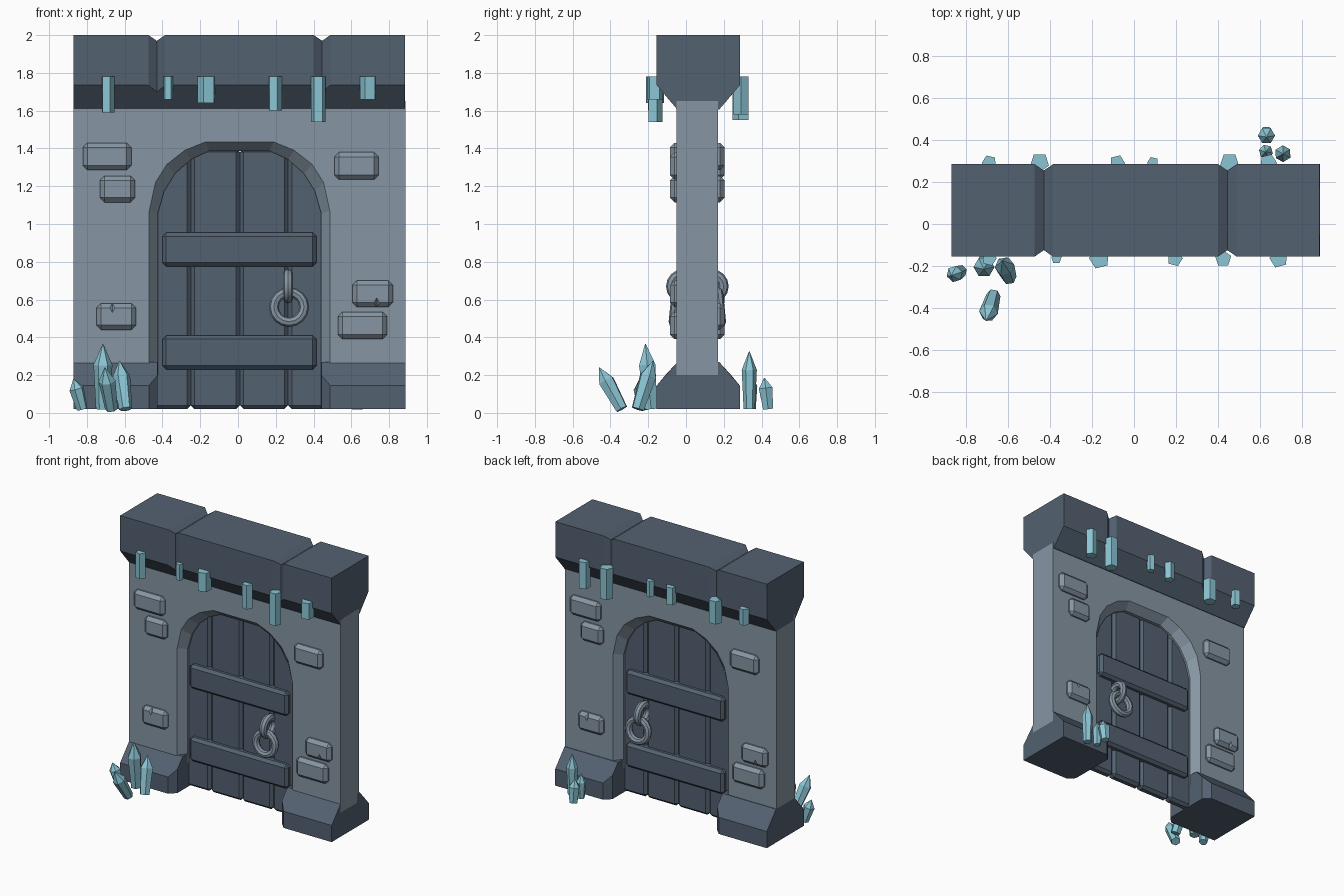
import bpy, bmesh, math
from mathutils import Vector, Matrix

cube = bpy.data.objects.get("Cube")
if cube:
    bpy.data.objects.remove(cube)

CX, CY = 0.008, 0.06          # middle of the wall


def material(name, rgb):
    m = bpy.data.materials.new(name)
    m.use_nodes = True
    m.diffuse_color = (*rgb, 1)
    m.node_tree.nodes["Principled BSDF"].inputs["Base Color"].default_value = (*rgb, 1)
    return m


STONE = material("light stone", (0.24, 0.305, 0.37))
SLATE = material("dark slate", (0.087, 0.12, 0.165))
CRYSTAL = material("pale blue crystal", (0.26, 0.56, 0.66))


def finish(name, bm, mat):
    bmesh.ops.recalc_face_normals(bm, faces=bm.faces)
    me = bpy.data.meshes.new(name)
    bm.to_mesh(me)
    bm.free()
    me.materials.append(mat)
    ob = bpy.data.objects.new(name, me)
    bpy.context.collection.objects.link(ob)
    return ob


def loft(name, loops, mat):
    """Skin a row of matching closed loops and cap both ends."""
    bm = bmesh.new()
    rows = [[bm.verts.new(p) for p in loop] for loop in loops]
    n = len(rows[0])
    for a, b in zip(rows, rows[1:]):
        for i in range(n):
            j = (i + 1) % n
            bm.faces.new((a[i], a[j], b[j], b[i]))
    bm.faces.new(rows[0])
    bm.faces.new(rows[-1])
    return finish(name, bm, mat)


def box(name, x, y, z, mat, bevel):
    bm = bmesh.new()
    bmesh.ops.create_cube(bm, size=1)
    for v in bm.verts:
        v.co = [(a + b) / 2 + c * (b - a) for (a, b), c in zip((x, y, z), v.co)]
    bmesh.ops.bevel(bm, geom=bm.edges[:], offset=bevel, segments=1, affect='EDGES')
    return finish(name, bm, mat)


# wall with an arched, chamfered opening
def wall_loop(y, inset):
    half = [(0.478, 0.2), (0.478, 1.07), (0.445, 1.22), (0.385, 1.315), (0.29, 1.39), (0.18, 1.435)]
    arch = [(x - inset * 0.95 * min(1, x / 0.4), z - inset * (z > 1) * (1 if z > 1.2 else 0.3))
            for x, z in half]
    arch += [(-x, z) for x, z in reversed(arch)]
    edge = [(-0.878, 0.2), (-0.878, 1.65), (0.878, 1.65), (0.878, 0.2)]
    return [(CX + x, y, z) for x, z in edge + arch]


loft("wall", [wall_loop(CY + d, i) for d, i in
              ((-0.11, 0), (-0.05, 0.048), (0.05, 0.048), (0.11, 0))], STONE)


# lintel with two V grooves
def lintel_loop(x, g):
    side = [(0.11, 1.605), (0.22 - g, 1.735 - g * 1.2), (0.22 - g, 2 - g)]
    pts = side + [(-y, z) for y, z in reversed(side)]
    return [(x, CY + 0.005 + y, z) for y, z in pts]


stations = [(-0.87, 0)]
for gx in (-0.43, 0.445):
    stations += [(gx - 0.044, 0), (gx, 0.03), (gx + 0.044, 0)]
stations += [(0.885, 0)]
loft("lintel", [lintel_loop(x, g) for x, g in stations], SLATE)


# sloped footings, chamfered towards the doorway
def foot_loop(x, g):
    side = [(0.22 - g, 0.02), (0.22 - g, 0.145 + g * 1.2), (0.11, 0.27)]
    pts = side + [(-y, z) for y, z in reversed(side)]
    return [(x, CY + 0.005 + y, z) for y, z in pts]


for s, label in ((-1, "right"), (1, "left")):
    loft(label + "_footing", [foot_loop(CX + s * x, g) for x, g in
                              ((0.878, 0), (0.48, 0), (0.434, 0.045))], SLATE)

# door planks and cross bars
seams = [-0.45, -0.25, 0.01, 0.265, 0.46]
for i, (a, b) in enumerate(zip(seams, seams[1:])):
    box(f"door_plank_{i + 1}", (a, b), (0.025, 0.095), (0.02, 1.4), SLATE, 0.02)
for label, z in (("lower", 0.23), ("upper", 0.775)):
    box(label + "_door_bar", (-0.4, 0.415), (-0.015, 0.135), (z, z + 0.18), SLATE, 0.02)


# handle: a fixed loop with a hanging ring on each face
def ring(name, centre, major, minor, rot):
    bpy.ops.mesh.primitive_torus_add(major_segments=16, minor_segments=8, major_radius=major,
                                     minor_radius=minor, location=centre, rotation=rot)
    ob = bpy.context.object
    ob.name = name
    ob.data.materials.append(STONE)
    bpy.ops.object.shade_smooth_by_angle(angle=math.radians(30))


for s, label in ((-1, "front"), (1, "back")):
    ring(label + "_handle_loop", (0.265, CY + s * 0.075, 0.67), 0.064, 0.027, (0, math.pi / 2, 0))
    ring(label + "_handle_ring", (0.27, CY + s * 0.118, 0.56), 0.08, 0.026, (math.pi / 2 + s * 0.1, 0, 0))


# raised bricks, turned half way round for the back
def chip(x, z, up):
    bm = bmesh.new()
    bmesh.ops.create_cone(bm, cap_ends=True, segments=4, radius1=0.036, radius2=0, depth=0.07)
    for v in bm.verts:
        v.co = (v.co.x + x, v.co.y - 0.09, v.co.z * up + z)
    return bm


bricks = [(-0.82, -0.565, 1.285, 1.43, None), (-0.73, -0.545, 1.115, 1.255, None),
          (0.51, 0.745, 1.235, 1.38, None), (-0.75, -0.54, 0.44, 0.58, 1),
          (0.605, 0.82, 0.56, 0.70, -1), (0.53, 0.79, 0.39, 0.535, None)]
turn = Matrix.Translation((2 * CX, 2 * CY, 0)) @ Matrix.Rotation(math.pi, 4, 'Z')
for i, (x0, x1, z0, z1, crack) in enumerate(bricks):
    front = box(f"front_brick_{i + 1}", (x0, x1), (-0.085, 0.0), (z0, z1), STONE, 0.024)
    if crack:
        cx = x0 + 0.085 if crack > 0 else x0 + 0.13
        cutter = finish("chip_cutter", chip(cx, (z1 if crack > 0 else z0) - crack * 0.025, -crack), STONE)
        mod = front.modifiers.new("chip", 'BOOLEAN')
        mod.operation, mod.object, mod.solver = 'DIFFERENCE', cutter, 'EXACT'
        dg = bpy.context.evaluated_depsgraph_get()
        mesh = bpy.data.meshes.new_from_object(front.evaluated_get(dg))
        front.modifiers.clear()
        front.data = mesh
        bpy.data.objects.remove(cutter)
    back = front.copy()
    back.name = f"back_brick_{i + 1}"
    back.matrix_world = turn
    bpy.context.collection.objects.link(back)


# crystals: rings of points along a leaning axis
def crystal(name, base, tip, rings, sides, spin=0.0):
    base, axis = Vector(base), Vector(tip) - Vector(base)
    q = axis.to_track_quat('Z', 'Y')
    loops = []
    for t, r in rings:
        angles = [spin + math.tau * k / sides for k in range(sides)]
        loops.append([base + axis * t + q @ Vector((r * math.cos(a), r * math.sin(a), 0)) for a in angles])
    return loft(name, loops, CRYSTAL)


clusters = [((-0.715, -0.185, 0.02), (-0.715, -0.215, 0.365), 0.05),
            ((-0.825, -0.225, 0.02), (-0.87, -0.245, 0.18), 0.04),
            ((-0.595, -0.255, 0.02), (-0.628, -0.175, 0.275), 0.047),
            ((-0.67, -0.34, 0.02), (-0.705, -0.46, 0.24), 0.045),
            ((0.71, 0.335, 0.02), (0.71, 0.335, 0.325), 0.04),
            ((0.63, 0.435, 0.02), (0.632, 0.415, 0.185), 0.041),
            ((0.63, 0.345, 0.02), (0.628, 0.345, 0.2), 0.034)]
for i, (b, t, r) in enumerate(clusters):
    crystal(f"ground_crystal_{i + 1}", b, t, [(0, r * 0.75), (0.68, r), (1, 0.002)], 6, i * 0.4)

# hanging crystals: x, drop and radius along each side of the lintel
hanging = {"front": (-0.165, -1, [(-0.69, 0.19, 0.036), (-0.37, 0.12, 0.026), (-0.165, 0.14, 0.05),
                                  (0.195, 0.18, 0.038), (0.425, 0.24, 0.04), (0.69, 0.12, 0.045)]),
           "back": (0.293, 1, [(-0.69, 0.12, 0.036), (-0.45, 0.17, 0.047), (-0.08, 0.13, 0.037),
                               (0.09, 0.12, 0.028), (0.455, 0.23, 0.047), (0.64, 0.2, 0.042)])}
for label, (y, s, items) in hanging.items():
    for i, (x, drop, r) in enumerate(items):
        crystal(f"{label}_hanging_crystal_{i + 1}", (x, y, 1.78 - drop), (x, y, 1.78),
                [(0, r), (1, r)], 5, s * math.pi / 2 + (i % 3 - 1) * 0.25)
